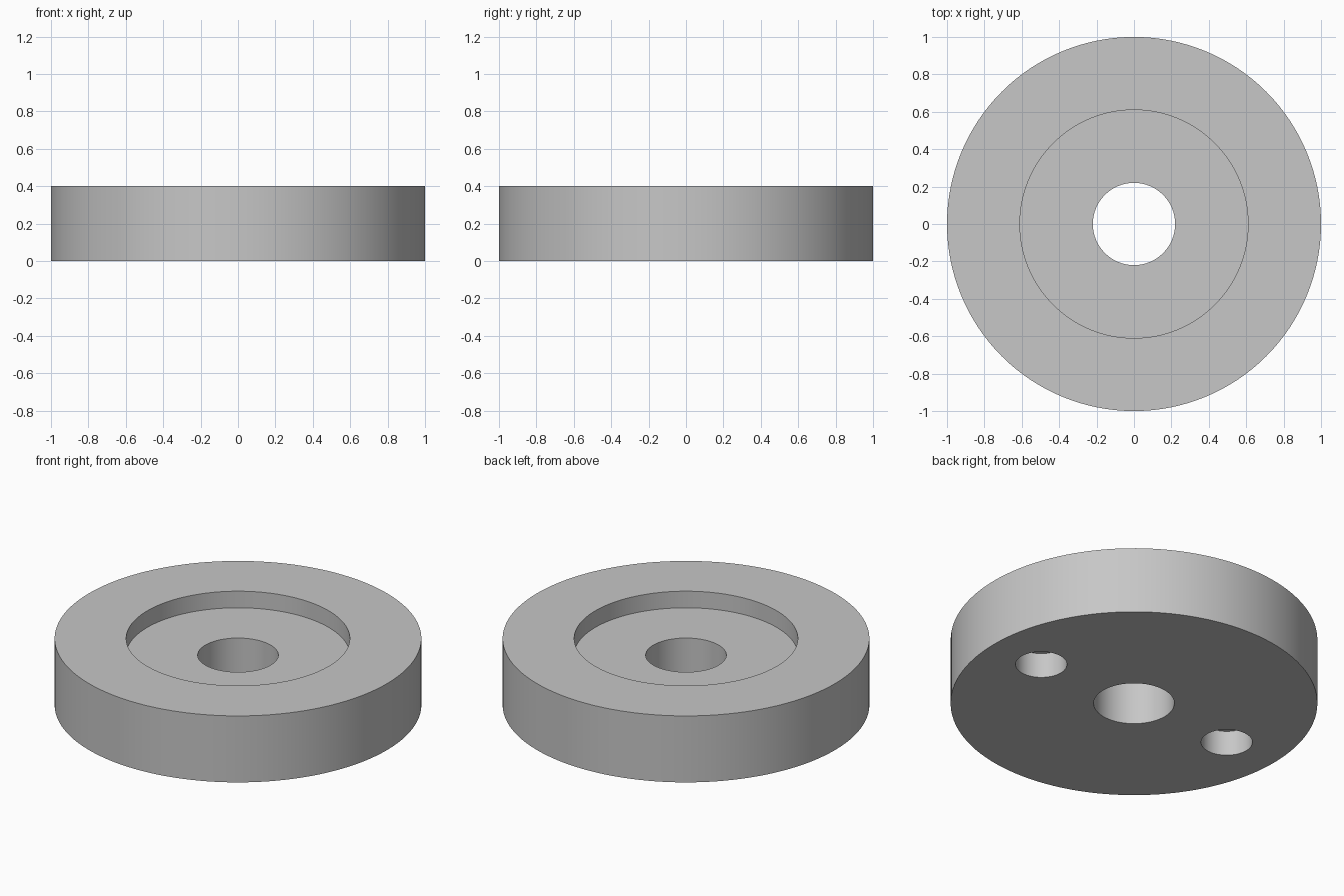
import bpy
import math

HEIGHT = 0.40
RECESS_FLOOR = 0.30
POCKET_DEPTH = 0.15

default_cube = bpy.data.objects.get("Cube")
if default_cube:
    bpy.data.objects.remove(default_cube, do_unlink=True)

# Single plain grey material
grey = bpy.data.materials.new("light_grey")
grey.use_nodes = True
colour = (0.57, 0.57, 0.57, 1.0)
grey.diffuse_color = colour
grey.node_tree.nodes["Principled BSDF"].inputs["Base Color"].default_value = colour


def cylinder(name, radius, bottom, top, x=0.0, sides=128):
    bpy.ops.mesh.primitive_cylinder_add(
        vertices=sides, radius=radius, depth=top - bottom,
        location=(x, 0, (bottom + top) / 2))
    obj = bpy.context.object
    obj.name = name
    obj.data.materials.append(grey)
    return obj


def cut(body, cutter):
    cutter.hide_render = True
    mod = body.modifiers.new(cutter.name, 'BOOLEAN')
    mod.operation = 'DIFFERENCE'
    mod.solver = 'EXACT'
    mod.object = cutter
    bpy.ops.object.select_all(action='DESELECT')
    body.select_set(True)
    bpy.context.view_layer.objects.active = body
    bpy.ops.object.modifier_apply(modifier=mod.name)
    bpy.data.objects.remove(cutter, do_unlink=True)


# Thick round disc
disc = cylinder("disc", 1.0, 0, HEIGHT)

# Shallow round recess in the top
cut(disc, cylinder("recess_cutter", 0.61, RECESS_FLOOR, HEIGHT + 0.1))

# Central through hole
cut(disc, cylinder("bore_cutter", 0.22, -0.1, HEIGHT + 0.1, sides=64))

# Pair of blind pockets in the underside
for side in (-1, 1):
    cut(disc, cylinder("pocket_cutter", 0.14, -0.1, POCKET_DEPTH, x=side * 0.66, sides=64))

# Smooth walls with crisp rims
bpy.ops.object.shade_smooth_by_angle(angle=math.radians(30))
